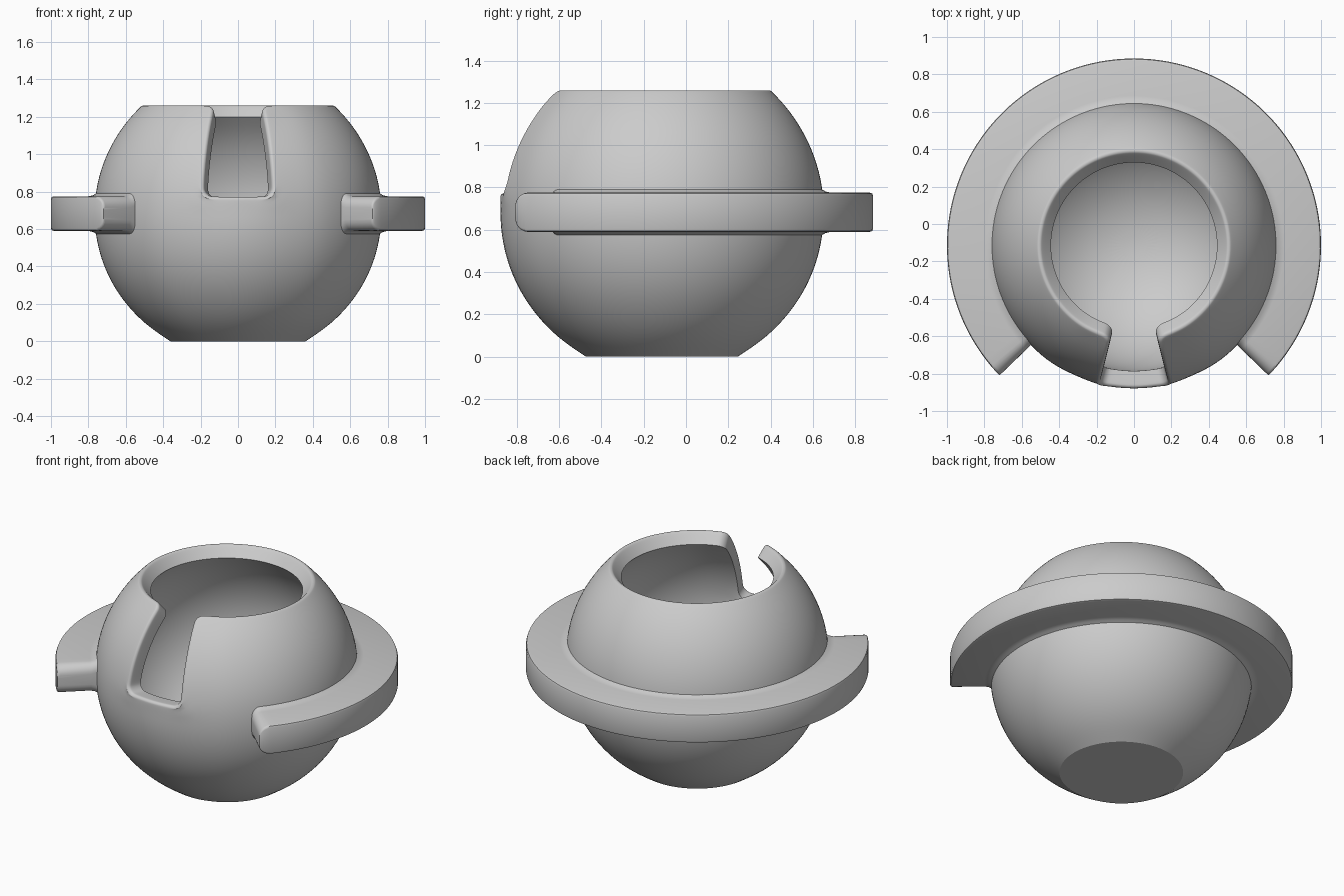
import bpy, bmesh
from math import sin, cos, radians, pi, sqrt
from mathutils import Vector

if "Cube" in bpy.data.objects:
    bpy.data.objects.remove(bpy.data.objects["Cube"])

C = Vector((0, -0.115, 0.685))      # centre of the bowl
R_OUT, R_IN = 0.775, 0.680


def finish(bm, name):
    for f in bm.faces:
        f.smooth = True
    me = bpy.data.meshes.new(name)
    bm.to_mesh(me)
    bm.free()
    ob = bpy.data.objects.new(name, me)
    bpy.context.collection.objects.link(ob)
    return ob


# --- hollow bowl: longitude/latitude grid with a front slot ---
lats = [-90, -80, -71, -62.1, -52, -42, -32, -23, -14, -4, 6.7, 17, 28, 39, 49]
lons = [0, 14] + list(range(30, 331, 10)) + [346]
SLOT_ROW = lats.index(6.7)
n = len(lons)
bm = bmesh.new()


def layer(radius, flat):
    rows = []
    for lat in lats:
        p = radians(lat)
        d = radius
        if flat and p < 0:
            d = min(d, C.z / sin(-p))   # flattened foot
        row = []
        for lon in ([0] if lat == -90 else lons):
            t = radians(lon)
            row.append(bm.verts.new(C + d * Vector((cos(p) * sin(t), -cos(p) * cos(t), sin(p)))))
        rows.append(row * n if lat == -90 else row)
    for i in range(len(lats) - 1):
        for j in range(n):
            if i >= SLOT_ROW and j in (0, n - 1):
                continue
            k = (j + 1) % n
            quad = [rows[i][j], rows[i][k], rows[i + 1][k], rows[i + 1][j]]
            bm.faces.new(list(dict.fromkeys(quad)))
    return rows


outer = layer(R_OUT, True)
rim = [e for e in bm.edges if len(e.link_faces) == 1]
inner = layer(R_IN, False)
mate = {a: b for ro, ri in zip(outer, inner) for a, b in zip(ro, ri)}
for e in rim:
    a, b = e.verts
    bm.faces.new((a, b, mate[b], mate[a]))
bmesh.ops.delete(bm, geom=[v for v in bm.verts if not v.link_faces], context='VERTS')
bmesh.ops.recalc_face_normals(bm, faces=bm.faces[:])


def dist(v):
    return (v.co - C).length


def bevel(edges, width):
    bmesh.ops.bevel(bm, geom=edges, offset=width, offset_type='OFFSET', segments=4,
                    profile=0.5, affect='EDGES', clamp_overlap=True)


# round the slot corners, then the outer lip
bevel([e for e in bm.edges if e.calc_face_angle(0) > 0.8
       and abs(dist(e.verts[0]) - dist(e.verts[1])) > 0.05], 0.05)
bevel([e for e in bm.edges if e.calc_face_angle(0) > 0.8
       and min(map(dist, e.verts)) > 0.74], 0.03)

# keep the inner lip and the foot edge crisp
crease = bm.edges.layers.float.new('crease_edge')
for e in bm.edges:
    lip = e.calc_face_angle(0) > 0.8 and max(map(dist, e.verts)) < 0.70
    foot = all(abs(v.co.z) < 0.001 and dist(v) > R_OUT - 0.005 for v in e.verts)
    if lip or foot:
        e[crease] = 1.0
        e.smooth = False
bowl = finish(bm, "bowl")
sub = bowl.modifiers.new("smooth", 'SUBSURF')
sub.levels = sub.render_levels = 2

# --- flat collar: swept section with rounded ends and a fillet at the bowl ---
HH, RR, HALF = 0.0925, 0.06, 134.0
section = [(0.72, 0.035), (0.755, 0.018), (0.775, 0.006), (0.80, 0.0), (0.985, 0.0),
           (0.996, -0.004), (1.0, -0.015)]
ends = [(s, HH - RR + sqrt(max(0, RR * RR - (RR - s) ** 2)))
        for s in [RR * (1 - cos(k * pi / 12)) for k in range(7)]]
stations = [(-HALF + s / 0.0157, h) for s, h in ends]
mid = HALF - RR / 0.0157
stations += [(-mid + 2 * mid * k / 100, HH) for k in range(1, 100)]
stations += [(HALF - s / 0.0157, h) for s, h in reversed(ends)]

bm = bmesh.new()
loops = []
for ang, h in stations:
    a = radians(ang)                 # measured from the back (+y)
    pts = [(r, h + dz) for r, dz in section]
    pts += [(r, -z) for r, z in reversed(pts)]
    loops.append([bm.verts.new((r * sin(a), C.y + r * cos(a), 0.6825 + z)) for r, z in pts])
for A, B in zip(loops, loops[1:]):
    for k in range(len(A)):
        m = (k + 1) % len(A)
        bm.faces.new((A[k], A[m], B[m], B[k]))
bm.faces.new(loops[0])
bm.faces.new(loops[-1])
bmesh.ops.recalc_face_normals(bm, faces=bm.faces[:])
collar = finish(bm, "collar")
bpy.context.view_layer.objects.active = collar
collar.select_set(True)
bpy.ops.object.shade_smooth_by_angle(angle=radians(50))
